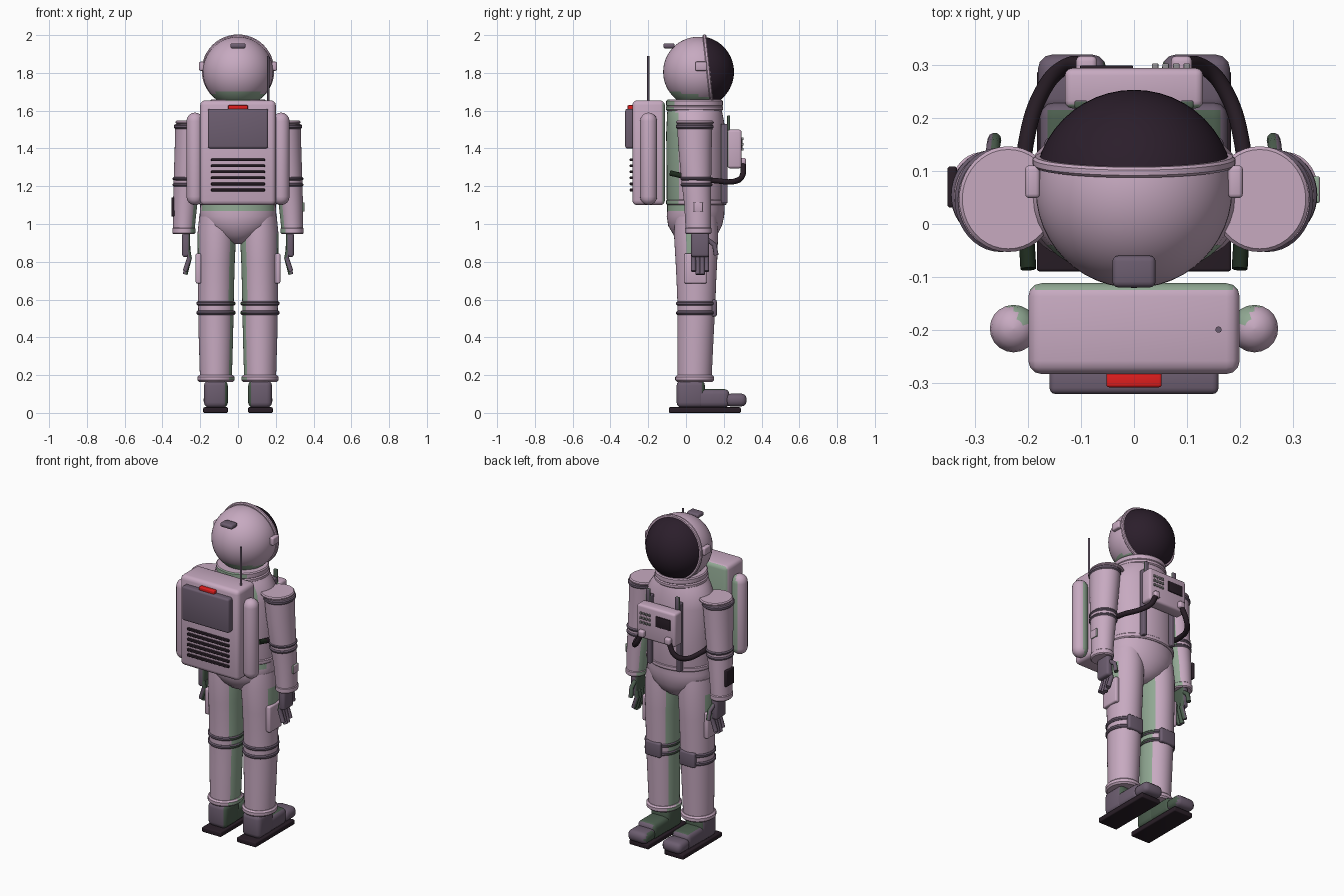
import bpy, bmesh, math
from mathutils import Vector, Matrix

cube = bpy.data.objects.get("Cube")
if cube:
    bpy.data.objects.remove(cube)


def material(name, rgb):
    m = bpy.data.materials.new(name)
    m.use_nodes = True
    m.diffuse_color = (*rgb, 1)
    m.node_tree.nodes["Principled BSDF"].inputs["Base Color"].default_value = (*rgb, 1)
    return m


SUIT = material("suit mauve", (0.57, 0.40, 0.53))
GREY = material("purple grey", (0.15, 0.11, 0.16))
BLACK = material("rubber black", (0.022, 0.013, 0.02))
VISOR = material("visor dark", (0.024, 0.013, 0.024))
RED = material("signal red", (0.75, 0.013, 0.013))
BUTTON = material("button grey", (0.28, 0.27, 0.28))
SUIT_GREEN = material("suit sage green", (0.28, 0.39, 0.29))
GREY_GREEN = material("dark sage green", (0.07, 0.11, 0.075))
BLACK_GREEN = material("green black", (0.013, 0.024, 0.013))
SECOND = {SUIT: SUIT_GREEN, GREY: GREY_GREEN, BLACK: BLACK_GREEN}


def paint(ob, rule):
    """Give the green partner colour to faces chosen by centre and normal."""
    ob.data.materials.append(SECOND[ob.data.materials[0]])
    for p in ob.data.polygons:
        if rule(p.center, p.normal):
            p.material_index = 1


def finish(name, bm, mat):
    bmesh.ops.recalc_face_normals(bm, faces=bm.faces)
    me = bpy.data.meshes.new(name)
    bm.to_mesh(me)
    bm.free()
    me.materials.append(mat)
    ob = bpy.data.objects.new(name, me)
    bpy.context.collection.objects.link(ob)
    bpy.ops.object.select_all(action='DESELECT')
    ob.select_set(True)
    bpy.context.view_layer.objects.active = ob
    bpy.ops.object.shade_smooth_by_angle(angle=math.radians(35))
    return ob


def box(name, mat, center, size, bevel=0.01):
    bm = bmesh.new()
    bmesh.ops.create_cube(bm, size=1, matrix=Matrix.Diagonal((*size, 1)))
    bmesh.ops.bevel(bm, geom=bm.edges[:], offset=bevel, segments=3,
                    profile=0.5, affect='EDGES')
    bm.transform(Matrix.Translation(center))
    return finish(name, bm, mat)


def loft(name, mat, rings, sides=40, caps=True):
    """Skin over ellipses given as (z, centre x, centre y, radius x, radius y)."""
    bm = bmesh.new()
    loops = []
    for z, cx, cy, rx, ry in rings:
        loops.append([bm.verts.new((cx + rx * math.cos(a), cy + ry * math.sin(a), z))
                      for a in (math.tau * i / sides for i in range(sides))])
    for a, b in zip(loops, loops[1:]):
        for i in range(sides):
            j = (i + 1) % sides
            bm.faces.new((a[i], a[j], b[j], b[i]))
    if caps:
        bm.faces.new(loops[0])
        bm.faces.new(loops[-1])
    return finish(name, bm, mat)


def band(name, mat, z, cx, cy, rx, ry, h, b=0.006):
    """Short rounded collar around a limb."""
    return loft(name, mat, [(z - h / 2, cx, cy, rx - b, ry - b), (z - h / 2 + b, cx, cy, rx, ry),
                            (z + h / 2 - b, cx, cy, rx, ry), (z + h / 2, cx, cy, rx - b, ry - b)])


def tube(name, mat, points, radius, smooth=True):
    cu = bpy.data.curves.new(name, 'CURVE')
    cu.dimensions = '3D'
    cu.bevel_depth = radius
    cu.bevel_resolution = 3
    cu.use_fill_caps = True
    cu.materials.append(mat)
    sp = cu.splines.new('BEZIER' if smooth else 'POLY')
    pts = sp.bezier_points if smooth else sp.points
    pts.add(len(points) - 1)
    for p, co in zip(pts, points):
        if smooth:
            p.co = co
            p.handle_left_type = p.handle_right_type = 'AUTO'
        else:
            p.co = (*co, 1)
    ob = bpy.data.objects.new(name, cu)
    bpy.context.collection.objects.link(ob)
    bpy.ops.object.select_all(action='DESELECT')
    ob.select_set(True)
    bpy.context.view_layer.objects.active = ob
    bpy.ops.object.convert(target='MESH')
    return bpy.context.view_layer.objects.active


def sphere(name, mat, center, radius, cut=None):
    bm = bmesh.new()
    bmesh.ops.create_uvsphere(bm, u_segments=48, v_segments=32, radius=radius,
                              matrix=Matrix.Translation(center))
    if cut:
        bmesh.ops.bisect_plane(bm, geom=bm.verts[:] + bm.edges[:] + bm.faces[:],
                               plane_co=cut[0], plane_no=cut[1], clear_inner=True)
    return finish(name, bm, mat)


def backward(c, n):
    return n.y < -0.65


# Helmet, visor and rim
head = Vector((0, 0.065, 1.805))
rim_at = Vector((0, 0.118, 1.812))
rim_dir = Vector((0, 1, 0.11)).normalized()
paint(sphere("helmet", SUIT, head, 0.186), lambda c, n: c.z + 0.15 * c.y < 1.69)
sphere("visor", VISOR, head, 0.189, (rim_at, rim_dir))
rim = loft("visor_rim", SUIT, [(z, 0, 0, r, r) for z, r in (
    (-0.01, 0.176), (-0.01, 0.187), (-0.005, 0.192), (0.005, 0.192), (0.01, 0.187),
    (0.01, 0.178))], 48, caps=False)
rim.location = rim_at
rim.rotation_euler = rim_dir.to_track_quat('Z', 'Y').to_euler()
box("helmet_lamp", GREY, (0, -0.09, 1.943), (0.082, 0.06, 0.027), 0.011)

# Torso, collar and hips
paint(band("collar_upper", SUIT, 1.64, 0, 0.045, 0.148, 0.15, 0.036), backward)
paint(band("collar_lower", SUIT, 1.612, 0, 0.045, 0.152, 0.152, 0.026), backward)
paint(loft("torso", SUIT, [(1.10, 0, 0.055, 0.198, 0.15), (1.13, 0, 0.055, 0.2, 0.157),
                           (1.3, 0, 0.055, 0.2, 0.158), (1.48, 0, 0.052, 0.205, 0.157),
                           (1.54, 0, 0.05, 0.195, 0.152), (1.59, 0, 0.046, 0.165, 0.146),
                           (1.62, 0, 0.045, 0.14, 0.138)]), backward)
paint(band("waist_seam", SUIT, 1.115, 0, 0.055, 0.205, 0.16, 0.03), backward)
paint(loft("hips", SUIT, [(0.895, 0, 0.05, 0.04, 0.045), (0.91, 0, 0.05, 0.075, 0.08),
                          (0.94, 0, 0.05, 0.125, 0.115), (0.99, 0, 0.048, 0.185, 0.142),
                          (1.04, 0, 0.05, 0.203, 0.152), (1.07, 0, 0.052, 0.202, 0.152),
                          (1.11, 0, 0.053, 0.2, 0.152)]),
      lambda c, n: c.z > 1.07 and n.y < -0.4)

# Backpack with panel, signal light, vents and antenna
paint(box("backpack", SUIT, (0, -0.198, 1.377), (0.4, 0.172, 0.555), 0.025),
      lambda c, n: n.y > 0.6)
box("backpack_panel", GREY, (0, -0.296, 1.505), (0.32, 0.052, 0.21), 0.012)
box("signal_light", RED, (0, -0.294, 1.617), (0.105, 0.03, 0.024), 0.005)
for i in range(6):
    box(f"vent_{i + 1}", BLACK, (0, -0.287, 1.34 - 0.032 * i), (0.285, 0.022, 0.014), 0.004)
tube("antenna", GREY, [(0.16, -0.2, 1.64), (0.16, -0.2, 1.89)], 0.006, False)

# Chest control box
paint(box("chest_box", SUIT, (0, 0.257, 1.397), (0.262, 0.076, 0.205), 0.014), backward)
box("chest_screen", BLACK, (-0.052, 0.296, 1.425), (0.1, 0.008, 0.065), 0.002)
for row in range(3):
    for col in range(4):
        box(f"button_{row}_{col}", BUTTON,
            (0.04 + 0.02 * col, 0.298, 1.395 + 0.028 * row), (0.012, 0.012, 0.014), 0.002)

for s, side in ((1, "left"), (-1, "right")):
    def inward(c, n):
        return n.x * s < -0.7

    def palm_side(c, n):
        return n.x * s < -0.3

    # Helmet side pod, side tank, chest strap and hose
    box(f"{side}_ear_pod", SUIT, (s * 0.192, 0.08, 1.835), (0.028, 0.062, 0.048), 0.008)
    tank = [(1.345 + e * (0.2 + 0.045 * math.sin(t)), s * 0.228, -0.198,
             0.045 * math.cos(t), 0.045 * math.cos(t))
            for e, steps in ((-1, (4, 3, 2, 1, 0)), (1, (0, 1, 2, 3, 4)))
            for t in (k * math.pi / 8.2 for k in steps)]
    paint(loft(f"{side}_tank", SUIT, tank, 20), lambda c, n: n.x * s - n.y < -0.75)
    paint(box(f"{side}_strap", GREY, (s * 0.1, 0.203, 1.32), (0.026, 0.036, 0.42), 0.005), backward)
    paint(box(f"{side}_strap_end", GREY, (s * 0.1, 0.226, 1.53), (0.026, 0.016, 0.09), 0.005),
          lambda c, n: n.y < 0.5)
    paint(tube(f"{side}_hose", BLACK, [(s * 0.2, -0.085, 1.27), (s * 0.206, 0.03, 1.245),
                                       (s * 0.205, 0.15, 1.23), (s * 0.165, 0.265, 1.228),
                                       (s * 0.13, 0.298, 1.255), (s * 0.095, 0.302, 1.32)], 0.015),
          lambda c, n: c.y < -0.03)
    box(f"{side}_hose_port", SUIT, (s * 0.09, 0.298, 1.33), (0.04, 0.04, 0.04), 0.01)

    # Arm with shoulder cap and bands
    paint(loft(f"{side}_arm", SUIT, [(0.95, s * 0.288, 0.065, 0.056, 0.066),
                                     (1.1, s * 0.28, 0.062, 0.064, 0.071),
                                     (1.22, s * 0.27, 0.055, 0.071, 0.078),
                                     (1.4, s * 0.257, 0.048, 0.078, 0.088),
                                     (1.53, s * 0.25, 0.046, 0.082, 0.094)]), inward)
    band(f"{side}_shoulder_cap", SUIT, 1.538, s * 0.238, 0.047, 0.093, 0.1, 0.018)
    band(f"{side}_shoulder_band", GREY, 1.516, s * 0.252, 0.046, 0.087, 0.099, 0.024)
    for z, x, r in ((1.24, 0.269, 0.077), (1.208, 0.271, 0.076)):
        paint(band(f"{side}_elbow_band_{round(z * 100)}", GREY, z, s * x, 0.055, r, r + 0.008, 0.018),
              inward)
    paint(band(f"{side}_wrist_cuff", SUIT, 0.965, s * 0.287, 0.065, 0.061, 0.071, 0.035), inward)

    # Glove
    paint(box(f"{side}_palm", GREY, (s * 0.275, 0.075, 0.89), (0.042, 0.096, 0.13), 0.014), palm_side)
    for i in range(4):
        y = 0.04 + 0.023 * i
        tip = 0.733 if i in (1, 2) else 0.75
        paint(tube(f"{side}_finger_{i + 1}", GREY, [(s * 0.265, y, 0.86), (s * 0.257, y, 0.82),
                                                    (s * 0.28, y, tip)], 0.0135, False), palm_side)
    paint(tube(f"{side}_thumb", GREY, [(s * 0.27, 0.11, 0.92), (s * 0.266, 0.15, 0.89),
                                       (s * 0.264, 0.16, 0.835)], 0.013, False),
          lambda c, n: n.x * s < 0.4)

    # Leg with pocket, knee bands, kneepad and ankle cuff
    paint(loft(f"{side}_leg", SUIT, [(0.17, s * 0.117, 0.045, 0.084, 0.09),
                                     (0.4, s * 0.117, 0.05, 0.091, 0.096),
                                     (0.57, s * 0.117, 0.055, 0.094, 0.1),
                                     (0.7, s * 0.116, 0.055, 0.096, 0.105),
                                     (0.8, s * 0.115, 0.055, 0.098, 0.11),
                                     (0.95, s * 0.112, 0.053, 0.102, 0.117),
                                     (1.04, s * 0.11, 0.053, 0.095, 0.11)]),
          lambda c, n: n.x * s < -0.78 or (n.x * s > 0.9 and 0.7 < c.z < 0.95))
    for z in (0.58, 0.53):
        paint(band(f"{side}_knee_band_{round(z * 100)}", GREY, z, s * 0.117, 0.054, 0.103, 0.106,
                   0.022), inward)
    box(f"{side}_kneepad", GREY, (s * 0.117, 0.148, 0.555), (0.105, 0.03, 0.09), 0.01)
    box(f"{side}_thigh_pocket", SUIT, (s * 0.209, 0.05, 0.765), (0.03, 0.118, 0.16), 0.009)
    paint(band(f"{side}_ankle_cuff", SUIT, 0.182, s * 0.117, 0.046, 0.098, 0.103, 0.036, 0.009),
          inward)

    # Boot
    paint(box(f"{side}_boot_upper", GREY, (s * 0.117, 0.025, 0.1), (0.126, 0.15, 0.145), 0.028),
          lambda c, n: n.x * s < -0.5 or n.y > 0.5)
    paint(box(f"{side}_boot_foot", GREY, (s * 0.117, 0.12, 0.077), (0.122, 0.22, 0.098), 0.028),
          lambda c, n: n.x * s < -0.5 or n.z > 0.9)
    paint(box(f"{side}_toe_cap", GREY, (s * 0.117, 0.265, 0.068), (0.13, 0.112, 0.068), 0.028), inward)
    box(f"{side}_sole", BLACK, (s * 0.119, 0.1, 0.015), (0.13, 0.38, 0.03), 0.006)

# Forearm devices
box("wrist_screen", BLACK, (-0.344, 0.07, 1.09), (0.018, 0.078, 0.1), 0.005)
paint(box("wrist_patch", SUIT, (0.345, 0.065, 1.09), (0.014, 0.05, 0.05), 0.004),
      lambda c, n: n.x < 0.5)
